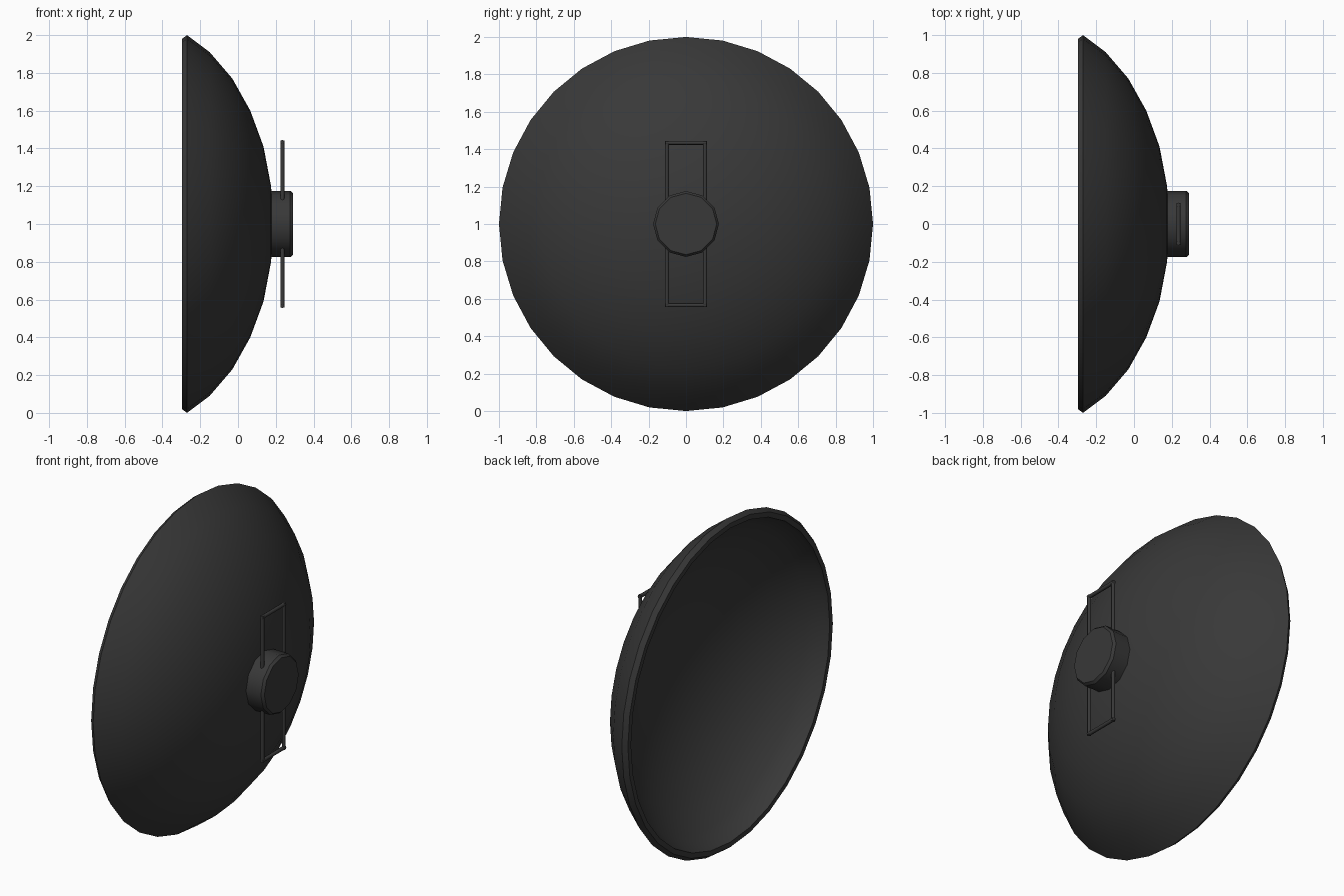
import bpy, bmesh, math
from mathutils import Matrix, Vector

if "Cube" in bpy.data.objects:
    bpy.data.objects.remove(bpy.data.objects["Cube"], do_unlink=True)

dark = bpy.data.materials.new("dark_grey")
dark.use_nodes = True
colour = (0.04, 0.04, 0.04, 1)
dark.diffuse_color = colour
dark.node_tree.nodes["Principled BSDF"].inputs["Base Color"].default_value = colour


def finish(name, bm, angle):
    bmesh.ops.remove_doubles(bm, verts=bm.verts, dist=0.0005)
    bmesh.ops.recalc_face_normals(bm, faces=bm.faces)
    mesh = bpy.data.meshes.new(name)
    bm.to_mesh(mesh)
    bm.free()
    mesh.materials.append(dark)
    obj = bpy.data.objects.new(name, mesh)
    bpy.context.collection.objects.link(obj)
    bpy.ops.object.select_all(action='DESELECT')
    obj.select_set(True)
    bpy.context.view_layer.objects.active = obj
    bpy.ops.object.shade_smooth_by_angle(angle=math.radians(angle))
    return obj


def lathe(name, profile, sides, angle):
    """Spin (x, radius) points about the x axis through the dish centre."""
    bm = bmesh.new()
    verts = [bm.verts.new((x, 0, 1 + r)) for x, r in profile]
    edges = [bm.edges.new(pair) for pair in zip(verts, verts[1:])]
    bmesh.ops.spin(bm, geom=verts + edges, cent=(0, 0, 1), axis=(1, 0, 0),
                   angle=math.tau, steps=sides, use_merge=False)
    return finish(name, bm, angle)


# Dish: convex back, chamfered rim, hollow inside
outer = [(0.188, 0), (0.175, 0.2), (0.135, 0.41), (0.065, 0.6),
         (-0.03, 0.77), (-0.15, 0.91), (-0.27, 1.0)]
inner = [(-0.297, 0.98), (-0.297, 0.95), (-0.265, 0.945)]
inner += [(x - 0.025, r * 0.975) for x, r in reversed(outer[:-1])]
lathe("dish", outer + inner, 32, 25)

# Hub: short bevelled cylinder on the back
lathe("hub", [(0.165, 0), (0.165, 0.176), (0.276, 0.176), (0.291, 0.164), (0.291, 0)], 12, 32)


# Handles: square-cornered rod loops above and below the hub
def rod(bm, a, b, radius=0.011):
    a, b = Vector(a), Vector(b)
    turn = (b - a).to_track_quat('Z', 'Y').to_matrix().to_4x4()
    bmesh.ops.create_cone(bm, cap_ends=True, segments=8, radius1=radius, radius2=radius,
                          depth=(b - a).length + radius * 1.6,
                          matrix=Matrix.Translation((a + b) / 2) @ turn)


for name, side in (("upper_handle", 1), ("lower_handle", -1)):
    bm = bmesh.new()
    tip, root = 1 + side * 0.434, 1 + side * 0.12
    for y in (-0.102, 0.102):
        rod(bm, (0.235, y, root), (0.235, y, tip))
    rod(bm, (0.235, -0.102, tip), (0.235, 0.102, tip))
    finish(name, bm, 50)
